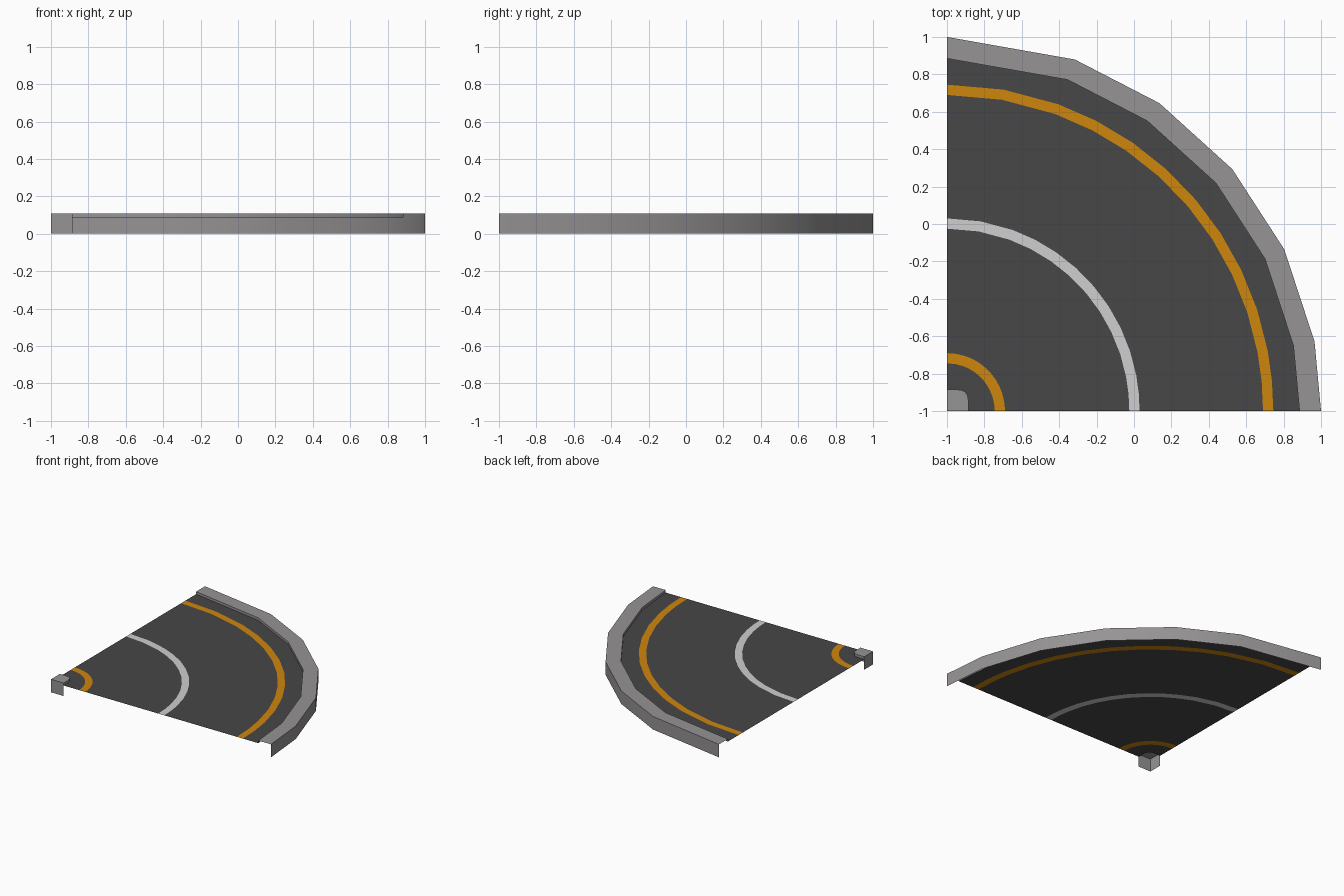
import bpy, bmesh, math

if "Cube" in bpy.data.objects:
    bpy.data.objects.remove(bpy.data.objects["Cube"])

CX, CY = -1.0, -1.0           # centre of the bend
TOP, ROAD = 0.107, 0.086      # kerb top and road heights
COARSE = [0, 10.7, 25.6, 40.3, 55.4, 70.0, 90]
FINE = sorted(COARSE + [(a + b) / 2 for a, b in zip(COARSE, COARSE[1:])])


def material(name, rgb):
    m = bpy.data.materials.new(name)
    m.diffuse_color = (*rgb, 1)
    m.use_nodes = True
    m.node_tree.nodes["Principled BSDF"].inputs["Base Color"].default_value = m.diffuse_color
    return m


asphalt = material("asphalt dark grey", (0.063, 0.063, 0.063))
orange = material("edge line orange", (0.62, 0.238, 0.004))
white = material("centre line white", (0.62, 0.62, 0.62))
kerb = material("kerb grey", (0.305, 0.293, 0.296))


def circle(r):
    return lambda a: r


def chord(r):
    """Radius of the coarse polygon at angle a."""
    def f(a):
        for lo, hi in zip(COARSE, COARSE[1:]):
            if lo <= a <= hi:
                h = math.radians((hi - lo) / 2)
                return r * math.cos(h) / math.cos(math.radians(a - (lo + hi) / 2))
    return f


def squircle(r, p):
    """Square with a rounded corner, as a radius at angle a."""
    def f(a):
        c, s = abs(math.cos(math.radians(a))), abs(math.sin(math.radians(a)))
        return r / (c ** p + s ** p) ** (1 / p)
    return f


def sweep(name, profile, angles, mats, bands=None):
    """Sweep (radius function, z) points round the bend, bands give materials."""
    bm = bmesh.new()
    rings = []
    for f, z in profile:
        rings.append([bm.verts.new((CX + f(a) * math.cos(math.radians(a)),
                                    CY + f(a) * math.sin(math.radians(a)), z)) for a in angles])
    for k, (r0, r1) in enumerate(zip(rings, rings[1:])):
        for i in range(len(angles) - 1):
            face = bm.faces.new((r0[i], r1[i], r1[i + 1], r0[i + 1]))
            face.material_index = bands[k] if bands else 0
    return finish(name, bm, mats)


def finish(name, bm, mats):
    me = bpy.data.meshes.new(name)
    bm.to_mesh(me)
    bm.free()
    for m in mats:
        me.materials.append(m)
    ob = bpy.data.objects.new(name, me)
    bpy.context.collection.objects.link(ob)
    bpy.ops.object.select_all(action='DESELECT')
    ob.select_set(True)
    bpy.context.view_layer.objects.active = ob
    bpy.ops.object.shade_smooth_by_angle(angle=math.radians(30))
    return ob


# Road sheet with painted lines as its own rings
inner_edge = squircle(0.115, 5)
radii = [0.255, 0.31, 0.975, 1.03, 1.69, 1.745]
profile = [(inner_edge, ROAD)] + [(circle(r), ROAD) for r in radii] + [(chord(1.885), ROAD)]
sweep("road_surface", profile, FINE, [asphalt, orange, white], [0, 1, 0, 2, 0, 1, 0])

# Outer kerb: lip, flat top and outside wall, open underneath
sweep("outer_kerb", [(circle(1.885), ROAD), (circle(1.885), TOP),
                     (circle(2.0), TOP), (circle(2.0), 0)], COARSE, [kerb])

# Inner corner kerb: lip and top, plus the two straight outside walls
bm = bmesh.new()
pts = [(CX + inner_edge(a) * math.cos(math.radians(a)),
        CY + inner_edge(a) * math.sin(math.radians(a))) for a in FINE]
lip = [bm.verts.new((x, y, ROAD)) for x, y in pts]
top = [bm.verts.new((x, y, TOP)) for x, y in pts]
corner = bm.verts.new((CX, CY, TOP))
bm.faces.new([corner] + top)
for i in range(len(pts) - 1):
    bm.faces.new((lip[i], lip[i + 1], top[i + 1], top[i]))
foot = [bm.verts.new((x, y, 0)) for x, y in (pts[0], (CX, CY), pts[-1])]
bm.faces.new((foot[1], foot[0], top[0], corner))
bm.faces.new((foot[2], foot[1], corner, top[-1]))
finish("corner_kerb", bm, [kerb])
